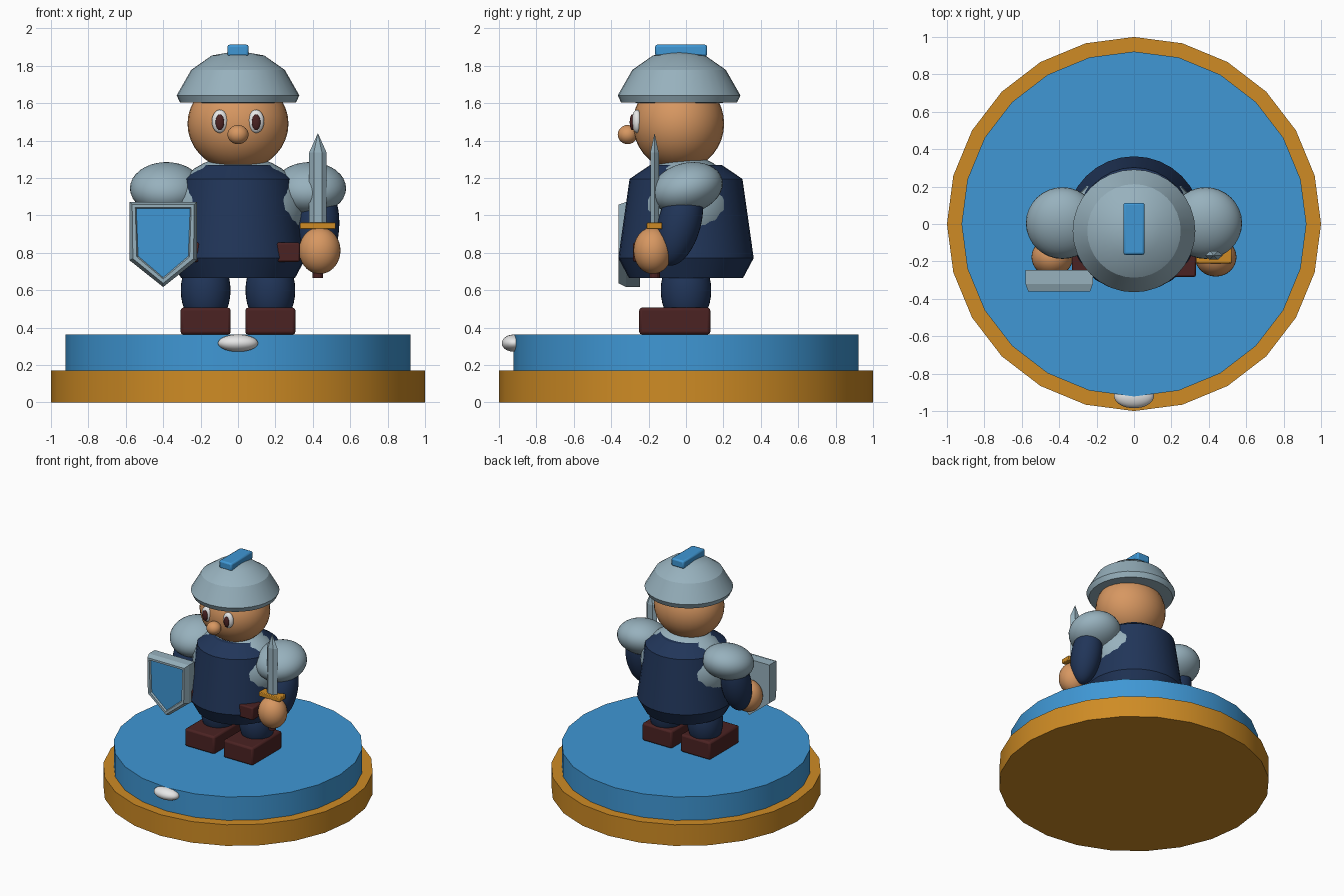
import bpy, bmesh, math
from mathutils import Matrix

if "Cube" in bpy.data.objects:
    bpy.data.objects.remove(bpy.data.objects["Cube"], do_unlink=True)


def material(name, rgb):
    m = bpy.data.materials.new(name)
    m.use_nodes = True
    m.diffuse_color = (*rgb, 1)
    bsdf = next(n for n in m.node_tree.nodes if n.type == 'BSDF_PRINCIPLED')
    bsdf.inputs["Base Color"].default_value = (*rgb, 1)
    return m


BLUE = material("bright_blue", (0.05, 0.31, 0.66))
GOLD = material("gold", (0.62, 0.26, 0.018))
STEEL = material("steel", (0.31, 0.44, 0.51))
SKIN = material("skin", (0.68, 0.31, 0.12))
NAVY = material("navy", (0.015, 0.036, 0.10))
LEATHER = material("dark_leather", (0.07, 0.016, 0.016))
WHITE = material("white", (0.8, 0.8, 0.8))
parts = []


def finish(name, bm, mats, loc=(0, 0, 0), tilt=0):
    bmesh.ops.recalc_face_normals(bm, faces=bm.faces[:])
    mesh = bpy.data.meshes.new(name)
    bm.to_mesh(mesh)
    bm.free()
    for m in mats:
        mesh.materials.append(m)
    ob = bpy.data.objects.new(name, mesh)
    ob.location = loc
    ob.rotation_euler.x = math.radians(tilt)
    bpy.context.collection.objects.link(ob)
    parts.append(ob)
    return ob


def ball(name, loc, radii, mat, tilt=0):
    bm = bmesh.new()
    bmesh.ops.create_uvsphere(bm, u_segments=32, v_segments=18, radius=1,
                              matrix=Matrix.Diagonal((*radii, 1)))
    return finish(name, bm, [mat], loc, tilt)


def box(name, lo, hi, mat, bevel=0.0):
    size = [b - a for a, b in zip(lo, hi)]
    bm = bmesh.new()
    bmesh.ops.create_cube(bm, size=1, matrix=Matrix.Diagonal((*size, 1)))
    ob = finish(name, bm, [mat], [(a + b) / 2 for a, b in zip(lo, hi)])
    if bevel:
        mod = ob.modifiers.new("soft_edges", 'BEVEL')
        mod.width, mod.segments = bevel, 2
    return ob


def lathe(name, profile, mat, segments=32, loc=(0, 0, 0)):
    """Revolve (radius, height) points around z."""
    bm = bmesh.new()
    vs = [bm.verts.new((0, -r, z)) for r, z in profile]
    edges = [bm.edges.new(p) for p in zip(vs, vs[1:])]
    bmesh.ops.spin(bm, geom=vs + edges, cent=(0, 0, 0), axis=(0, 0, 1),
                   angle=math.tau, steps=segments)
    bmesh.ops.remove_doubles(bm, verts=bm.verts[:], dist=1e-4)
    return finish(name, bm, [mat], loc)


# Round plinth
lathe("plinth_base", [(0, 0), (1, 0), (1, 0.172), (0, 0.172)], GOLD, 24)
lathe("plinth_top", [(0, 0.16), (0.922, 0.16), (0.922, 0.363), (0, 0.363)], BLUE, 24)
ball("plinth_gem", (0, -0.92, 0.317), (0.107, 0.065, 0.046), WHITE)

# Torso
lathe("tunic", [(0, 0.665), (0.305, 0.665), (0.362, 0.772), (0.302, 1.195),
                (0.19, 1.27), (0, 1.27)], NAVY, 32)
ball("chest_armour", (0, 0, 1.03), (0.36, 0.285, 0.29), STEEL)

# Limbs, mirrored left and right
for side, s in (("left", 1), ("right", -1)):
    x = 0.173 * s
    box(side + "_boot", (x - 0.134, -0.25, 0.363), (x + 0.134, 0.13, 0.507), LEATHER, 0.015)
    ball(side + "_leg", (x, 0, 0.60), (0.133, 0.135, 0.20), NAVY)
    ball(side + "_shoulder", (0.383 * s, 0.005, 1.145), (0.195, 0.195, 0.135), STEEL, 15)
    ball(side + "_arm", (0.43 * s, -0.035, 0.96), (0.112, 0.115, 0.235), NAVY, -15)
    ball(side + "_hand", (0.437 * s, -0.177, 0.812), (0.111, 0.104, 0.125), SKIN)
    px = 0.268 * s
    box(side + "_pouch", (px - 0.063, -0.283, 0.752), (px + 0.063, -0.16, 0.855), LEATHER, 0.01)
    # Eyes
    ball(side + "_eye", (0.097 * s, -0.262, 1.503), (0.043, 0.028, 0.062), WHITE)
    ball(side + "_pupil", (0.097 * s, -0.287, 1.498), (0.023, 0.014, 0.042), LEATHER)

# Head and helmet
ball("head", (0, -0.04, 1.49), (0.27, 0.244, 0.25), SKIN)
ball("nose", (0, -0.312, 1.432), (0.056, 0.053, 0.051), SKIN)
lathe("helmet", [(0, 1.60), (0.31, 1.603), (0.328, 1.642), (0.25, 1.778),
                 (0.14, 1.855), (0, 1.88)], STEEL, 32, (0, -0.037, 0))
box("helmet_crest", (-0.057, -0.165, 1.85), (0.057, 0.113, 1.913), BLUE, 0.012)

# Shield: extruded outline, bevelled rim and inset coloured panel
bm = bmesh.new()
outline = [(-0.18, 1.072), (0.18, 1.072), (0.18, 0.76), (0, 0.617), (-0.18, 0.76)]
back = bm.faces.new([bm.verts.new((x - 0.4, -0.245, z)) for x, z in outline])
ext = bmesh.ops.extrude_face_region(bm, geom=[back], use_keep_orig=True)
bmesh.ops.translate(bm, vec=(0, -0.075, 0),
                    verts=[g for g in ext["geom"] if isinstance(g, bmesh.types.BMVert)])
front = next(g for g in ext["geom"] if isinstance(g, bmesh.types.BMFace))
bmesh.ops.recalc_face_normals(bm, faces=bm.faces[:])
bmesh.ops.inset_region(bm, faces=[front], thickness=0.02, depth=0.04)
bmesh.ops.inset_region(bm, faces=[front], thickness=0.023, depth=0)
bmesh.ops.inset_region(bm, faces=[front], thickness=0.008, depth=-0.012)
front.material_index = 1
finish("shield", bm, [STEEL, BLUE])

# Sword: six-sided blade tapering to a point, guard and grip
bm = bmesh.new()
section = [(-0.047, 0), (-0.022, -0.023), (0.022, -0.023),
           (0.047, 0), (0.022, 0.023), (-0.022, 0.023)]
rings = [[bm.verts.new((x, y, z)) for x, y in section] for z in (0.94, 1.335)]
tip = bm.verts.new((0, 0, 1.44))
bm.faces.new(rings[0])
for i in range(6):
    j = (i + 1) % 6
    bm.faces.new((rings[0][i], rings[0][j], rings[1][j], rings[1][i]))
    bm.faces.new((rings[1][i], rings[1][j], tip))
finish("sword_blade", bm, [STEEL], (0.427, -0.168, 0))
box("sword_guard", (0.332, -0.21, 0.926), (0.522, -0.128, 0.961), GOLD, 0.005)
lathe("sword_grip", [(0, 0.665), (0.028, 0.665), (0.028, 0.94), (0, 0.94)],
      LEATHER, 12, (0.427, -0.168, 0))

# Smooth shading with crisp edges
bpy.ops.object.select_all(action='DESELECT')
for ob in parts:
    ob.select_set(True)
bpy.context.view_layer.objects.active = parts[0]
bpy.ops.object.shade_smooth_by_angle(angle=math.radians(25))
for ob in parts:
    if ob.name in ("sword_blade", "shield"):
        ob.data.shade_flat()
